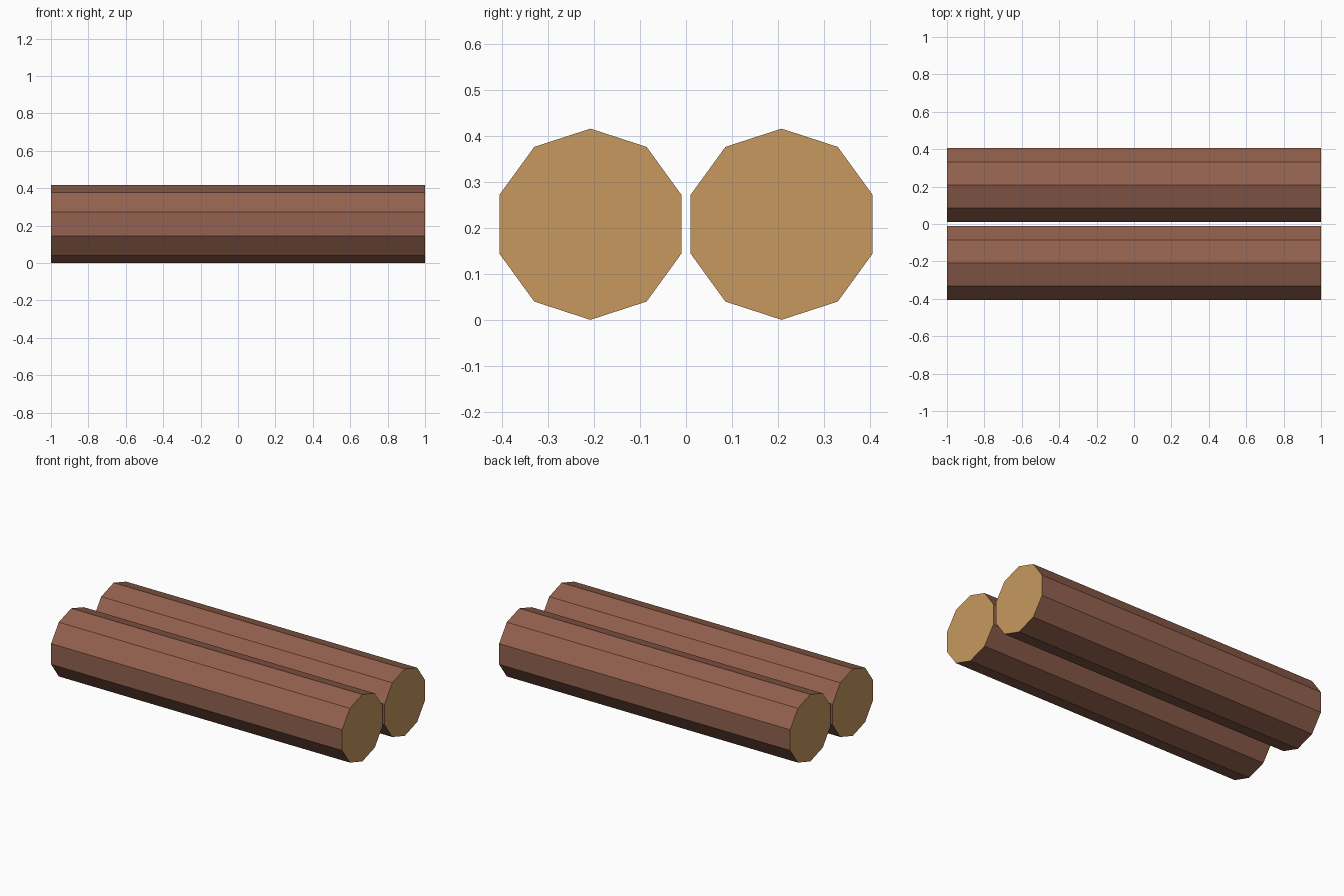
import bpy
import math

cube = bpy.data.objects.get("Cube")
if cube:
    bpy.data.objects.remove(cube, do_unlink=True)

RADIUS = 0.208
LENGTH = 2.0


def make_material(name, srgb):
    colour = [((c / 255 + 0.055) / 1.055) ** 2.4 for c in srgb] + [1.0]
    mat = bpy.data.materials.new(name)
    mat.use_nodes = True
    mat.diffuse_color = colour
    for node in mat.node_tree.nodes:
        if node.type == 'BSDF_PRINCIPLED':
            node.inputs["Base Color"].default_value = colour
    return mat


bark = make_material("bark brown", (147, 97, 78))
cut_wood = make_material("cut wood tan", (199, 153, 94))


def make_log(name, y):
    # Ten-sided log lying along x, with one edge at the very top
    bpy.ops.mesh.primitive_cylinder_add(
        vertices=10, radius=RADIUS, depth=LENGTH,
        location=(0, y, RADIUS), rotation=(0, math.pi / 2, 0))
    log = bpy.context.object
    log.name = name
    # Turn the ring if needed so a corner points straight up
    bpy.ops.object.transform_apply(location=False, rotation=True, scale=False)
    top = max(log.data.vertices, key=lambda v: v.co.z)
    log.rotation_euler.x = math.atan2(top.co.y, top.co.z)
    bpy.ops.object.transform_apply(location=False, rotation=True, scale=False)
    log.data.materials.append(bark)
    log.data.materials.append(cut_wood)
    # Sawn ends are tan, the sides are bark
    for face in log.data.polygons:
        face.material_index = 1 if abs(face.normal.x) > 0.9 else 0
        face.use_smooth = False
    return log


make_log("front_log", -RADIUS)
make_log("back_log", RADIUS)
